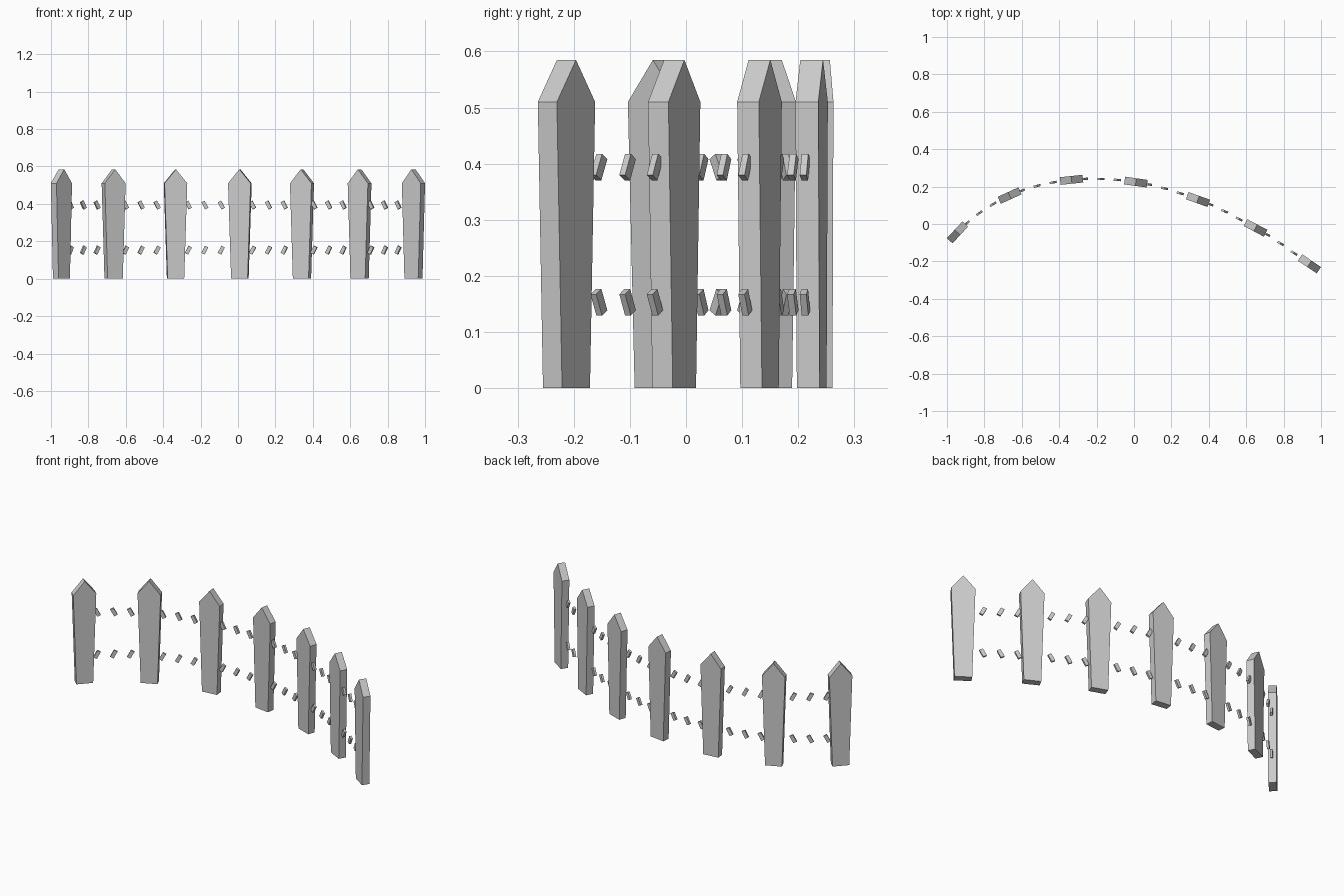
import bpy, bmesh, math
from mathutils import Vector, Matrix

if "Cube" in bpy.data.objects:
    bpy.data.objects.remove(bpy.data.objects["Cube"], do_unlink=True)

grey = bpy.data.materials.new("fence_grey")
grey.use_nodes = True
colour = (0.6, 0.6, 0.6, 1)
grey.diffuse_color = colour
grey.node_tree.nodes["Principled BSDF"].inputs["Base Color"].default_value = colour


def slab(name, profile, thickness, matrix):
    """Flat prism: an (x, z) outline given thickness along y."""
    bm = bmesh.new()
    face = bm.faces.new([bm.verts.new((x, -thickness / 2, z)) for x, z in profile])
    solid = bmesh.ops.extrude_face_region(bm, geom=[face])
    moved = [v for v in solid["geom"] if isinstance(v, bmesh.types.BMVert)]
    bmesh.ops.translate(bm, verts=moved, vec=(0, thickness, 0))
    bmesh.ops.recalc_face_normals(bm, faces=bm.faces)
    mesh = bpy.data.meshes.new(name)
    bm.to_mesh(mesh)
    bm.free()
    mesh.materials.append(grey)
    obj = bpy.data.objects.new(name, mesh)
    obj.matrix_world = matrix
    bpy.context.collection.objects.link(obj)


def placed(point, angle, tilt=0):
    return (Matrix.Translation(point) @ Matrix.Rotation(angle, 4, "Z")
            @ Matrix.Rotation(tilt, 4, "Y"))


# Picket stations along the curved fence line: x, y, heading in degrees
stations = [(-0.944, -0.045, 47), (-0.665, 0.152, 24.5), (-0.334, 0.236, 6),
            (0.01, 0.224, -8), (0.342, 0.131, -19.6), (0.65, -0.021, -27.8),
            (0.938, -0.213, -34)]

# Tapered, pointed pickets
picket = [(-0.0445, 0), (0.0445, 0), (0.061, 0.51), (0, 0.585), (-0.061, 0.51)]
for i, (x, y, heading) in enumerate(stations):
    slab(f"picket_{i + 1}", picket, 0.041, placed((x, y, 0), math.radians(heading)))

# Short tilted rail pieces following the curve between the pickets
w, h = 0.01, 0.0215
piece = [(-w, -h), (w, -h), (w, h), (-w, h)]
for i, (a, b) in enumerate(zip(stations, stations[1:])):
    p, q = Vector((a[0], a[1], 0)), Vector((b[0], b[1], 0))
    reach = (q - p).length
    ta, tb = [Vector((math.cos(math.radians(s[2])), math.sin(math.radians(s[2])), 0)) * reach
              for s in (a, b)]
    for j, t in enumerate((0.2, 0.455, 0.71)):
        pos = (p * (2 * t**3 - 3 * t**2 + 1) + ta * (t**3 - 2 * t**2 + t)
               + q * (3 * t**2 - 2 * t**3) + tb * (t**3 - t**2))
        heading = math.radians(a[2] + (b[2] - a[2]) * t)
        for level, z, tilt in (("upper", 0.394, -28), ("lower", 0.153, 28)):
            pos.z = z
            slab(f"{level}_rail_piece_{i + 1}_{j + 1}", piece, 0.012,
                 placed(pos, heading, math.radians(tilt)))
